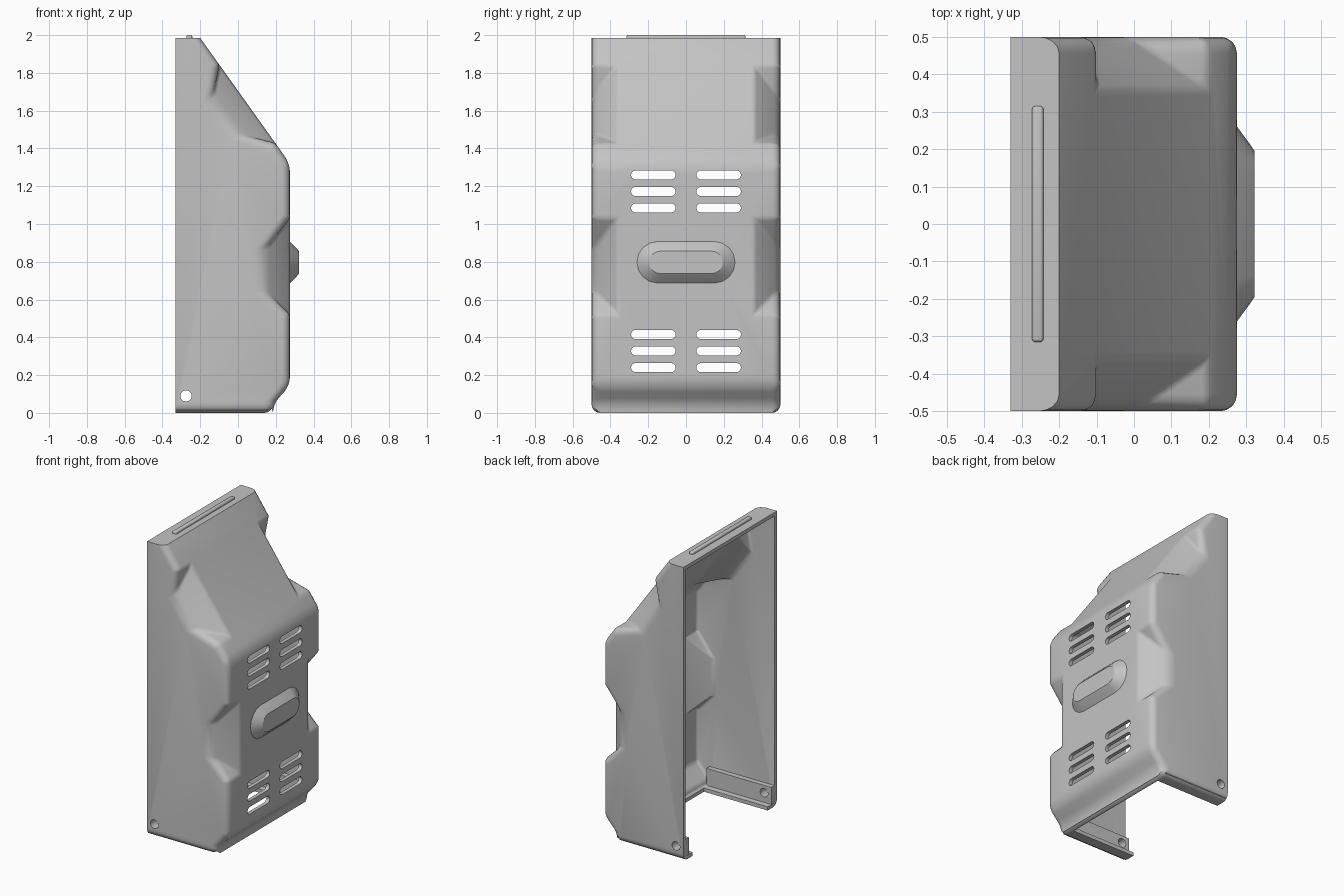
import bpy, bmesh, math
from mathutils import Vector

if "Cube" in bpy.data.objects:
    bpy.data.objects.remove(bpy.data.objects["Cube"])

HALF, TOP, WALL = 0.5, 1.985, 0.025
PROFILE = [(-0.33, 0), (0.185, 0), (0.185, 0.045), (0.275, 0.145),
           (0.275, 1.32), (-0.2, TOP), (-0.33, TOP)]

grey = bpy.data.materials.new("plain grey")
grey.use_nodes = True
grey.diffuse_color = (0.55, 0.55, 0.55, 1)
grey.node_tree.nodes["Principled BSDF"].inputs["Base Color"].default_value = grey.diffuse_color


def finish(name, bm):
    """Turn a bmesh into a scene object."""
    bmesh.ops.recalc_face_normals(bm, faces=bm.faces)
    mesh = bpy.data.meshes.new(name)
    bm.to_mesh(mesh)
    bm.free()
    mesh.materials.append(grey)
    obj = bpy.data.objects.new(name, mesh)
    bpy.context.collection.objects.link(obj)
    return obj


def hull(name, points):
    """Convex solid around the points, with flat faces merged."""
    bm = bmesh.new()
    for p in points:
        bm.verts.new(p)
    bmesh.ops.convex_hull(bm, input=bm.verts)
    clean(bm)
    return finish(name, bm)


def clean(bm):
    bmesh.ops.remove_doubles(bm, verts=bm.verts, dist=0.0002)
    bmesh.ops.dissolve_limit(bm, angle_limit=0.01, verts=bm.verts, edges=bm.edges)


def box(name, xs, ys, zs):
    return hull(name, [(x, y, z) for x in xs for y in ys for z in zs])


def apply(obj, mod):
    bpy.context.view_layer.objects.active = obj
    bpy.ops.object.modifier_apply(modifier=mod.name)


def combine(obj, other, operation="DIFFERENCE", keep=False):
    """Boolean the second solid into the first, then drop it."""
    other.hide_render = True
    mod = obj.modifiers.new("combine", "BOOLEAN")
    mod.operation, mod.solver, mod.object = operation, "EXACT", other
    apply(obj, mod)
    if not keep:
        bpy.data.objects.remove(other)


def inset(points, t):
    """Move a closed counter-clockwise outline inward by t."""
    pts = [Vector(p) for p in points]
    result = []
    for i, p in enumerate(pts):
        a = (p - pts[i - 1]).normalized()
        b = (pts[(i + 1) % len(pts)] - p).normalized()
        n1, n2 = Vector((-a.y, a.x)), Vector((-b.y, b.x))
        result.append(p + (n1 + n2) * t / (1 + n1.dot(n2)))
    return result


def prism(name, outline, half):
    bm = bmesh.new()
    face = bm.faces.new([bm.verts.new((x, -half, z)) for x, z in outline])
    new = bmesh.ops.extrude_face_region(bm, geom=[face])["geom"]
    verts = [v for v in new if isinstance(v, bmesh.types.BMVert)]
    bmesh.ops.translate(bm, verts=verts, vec=(0, 2 * half, 0))
    return finish(name, bm)


def notch(mid, normal, low, high, side, t):
    """Corner scoop: slanted floor with two sloping ends."""
    n = Vector(normal).normalized()
    u = Vector((-n.y, n.x))
    end, depth, grow = 0.255, 0.14, 1.4 * t
    points = []
    for d in (-0.18, 0.1):
        f = -d / depth
        for s in (-end + (low + end) * f - grow, end + (high - end) * f + grow):
            p = Vector(mid) + u * s + n * d
            for y in (0.36 - d - grow, 0.75):
                points.append((p.x, side * y, p.y))
    return hull("notch_cutter", points)


def stadium(x, y, z, half_length, r, steps=8):
    """Ring of points with round ends, facing along x."""
    ring = []
    for side in (-1, 1):
        for i in range(steps + 1):
            a = math.pi * (i / steps - 0.5)
            ring.append((x, y + side * (half_length - r + r * math.cos(a)), z + r * math.sin(a)))
    return ring


def body(name, t):
    """Solid of the cover, shrunk by t on every side but the open back."""
    half = HALF - t
    outline = inset(PROFILE, t) if t else PROFILE
    if t:
        outline = [(-0.5 if x < -0.28 else x, z) for x, z in outline]
    obj = prism(name, outline, half)
    for side in (-1, 1):
        combine(obj, notch((0.275, 0.775), (1, 0), -0.115, 0.075, side, t))
        combine(obj, notch((0.05, 1.635), (0.665, 0.475), -0.085, 0.123, side, t))

    # rounded edges, wider along the side walls
    bm = bmesh.new()
    bm.from_mesh(obj.data)
    clean(bm)
    layer = bm.edges.layers.float.get("bevel_weight_edge") or bm.edges.layers.float.new("bevel_weight_edge")
    for e in bm.edges:
        a, b = (v.co for v in e.verts)
        at_back = max(a.x, b.x) < -0.32
        at_top = min(a.z, b.z) > TOP - t - 0.005
        if at_back or at_top or e.calc_face_angle(0) < 0.15:
            continue
        on_side = min(abs(a.y), abs(b.y)) > half - 0.001
        e[layer] = 1 if on_side else 0.4
    bm.to_mesh(obj.data)
    bm.free()
    mod = obj.modifiers.new("round", "BEVEL")
    mod.limit_method, mod.width, mod.segments = "WEIGHT", 0.045 - t, 4
    mod.use_clamp_overlap = False
    apply(obj, mod)

    # raised pad on the face
    rings = []
    for x, length, r in ((0.25, 0.26, 0.11), (0.275, 0.26, 0.11), (0.31, 0.213, 0.075), (0.322, 0.195, 0.06)):
        rings += stadium(x - t, 0, 0.797, length - t / 2, r - t / 2)
    combine(obj, hull("pad", rings), "UNION")
    return obj


# hollow cover
cover = body("cover_shell", 0)
combine(cover, body("cavity", WALL))

# open underside, leaving a narrow lip
combine(cover, box("underside_cutter", (-0.5, 0.145), (-0.4, 0.4), (-0.1, 0.033)))

# vent slots in two columns
for y in (-0.173, 0.173):
    for row in (1.26, 1.172, 1.085, 0.415, 0.328, 0.24):
        combine(cover, hull("slot_cutter", stadium(0.15, y, row, 0.118, 0.024)
                            + stadium(0.4, y, row, 0.118, 0.024)))

# thick rails along the bottom of the side walls
parts = [cover]
for side, label in ((-1, "right"), (1, "left")):
    parts.append(box(label + "_bottom_rail", (-0.329, 0.155), (side * 0.44, side * 0.488), (0.012, 0.14)))

# screw holes through walls and rails
circle = [(-0.275 + 0.03 * math.cos(i * math.pi / 6), 0.09 + 0.03 * math.sin(i * math.pi / 6)) for i in range(12)]
hole = hull("hole_cutter", [(x, y, z) for x, z in circle for y in (-0.7, 0.7)])
for part in parts:
    combine(part, hole, keep=True)
bpy.data.objects.remove(hole)

# ridge on the top plate
ridge = box("top_ridge", (-0.272, -0.242), (-0.315, 0.315), (1.975, 2.0))
mod = ridge.modifiers.new("round", "BEVEL")
mod.width, mod.segments = 0.008, 3
apply(ridge, mod)
parts.append(ridge)

for part in parts:
    bpy.ops.object.select_all(action="DESELECT")
    part.select_set(True)
    bpy.context.view_layer.objects.active = part
    bpy.ops.object.shade_smooth_by_angle(angle=math.radians(32))
